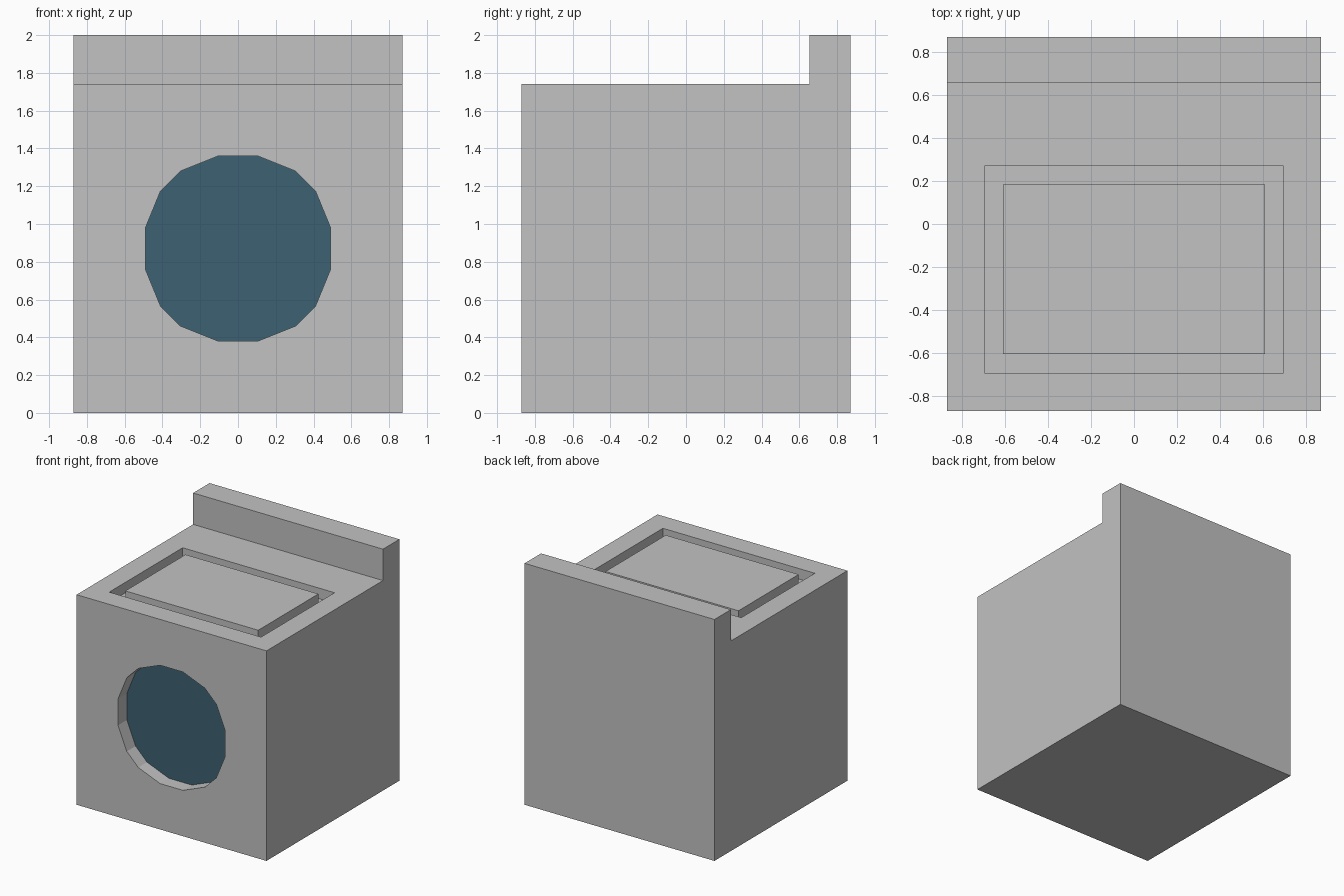
import bpy
import bmesh
from mathutils import Vector

HALF = 0.87      # half width and depth of the cabinet
DECK = 1.74      # height of the top deck
HEIGHT = 2.0     # top of the rear console
SLOT = 0.087     # depth and width of the groove around the lid
WINDOW = 0.115   # depth of the round window recess

default = bpy.data.objects.get("Cube")
if default:
    bpy.data.objects.remove(default, do_unlink=True)


def material(name, rgb):
    mat = bpy.data.materials.new(name)
    mat.use_nodes = True
    mat.diffuse_color = (*rgb, 1)
    mat.node_tree.nodes["Principled BSDF"].inputs["Base Color"].default_value = (*rgb, 1)
    return mat


def prism(name, outline, offset):
    """Extrude a planar outline along an offset into a closed solid."""
    bm = bmesh.new()
    base = bm.faces.new([bm.verts.new(p) for p in outline])
    grown = bmesh.ops.extrude_face_region(bm, geom=[base], use_keep_orig=True)
    verts = [v for v in grown["geom"] if isinstance(v, bmesh.types.BMVert)]
    bmesh.ops.translate(bm, verts=verts, vec=Vector(offset))
    bmesh.ops.recalc_face_normals(bm, faces=bm.faces)
    mesh = bpy.data.meshes.new(name)
    bm.to_mesh(mesh)
    bm.free()
    obj = bpy.data.objects.new(name, mesh)
    bpy.context.collection.objects.link(obj)
    return obj


def block(name, x, y0, y1, z0, z1):
    outline = [(-x, y0, z0), (x, y0, z0), (x, y1, z0), (-x, y1, z0)]
    return prism(name, outline, (0, 0, z1 - z0))


def cut(target, cutter):
    """Subtract the cutter and remove it."""
    cutter.hide_render = True
    mod = target.modifiers.new("cut", "BOOLEAN")
    mod.operation = "DIFFERENCE"
    mod.solver = "EXACT"
    mod.object = cutter
    bpy.context.view_layer.objects.active = target
    bpy.ops.object.modifier_apply(modifier=mod.name)
    bpy.data.objects.remove(cutter, do_unlink=True)


grey = material("light grey enamel", (0.54, 0.54, 0.54))
blue = material("dark blue glass", (0.048, 0.12, 0.17))

# Cabinet: L-shaped side profile with the raised rear console
profile = [(-HALF, 0), (HALF, 0), (HALF, HEIGHT), (0.655, HEIGHT), (0.655, DECK), (-HALF, DECK)]
cabinet = prism("cabinet", [(-HALF, y, z) for y, z in profile], (2 * HALF, 0, 0))
cabinet.data.materials.append(grey)
cabinet.data.materials.append(blue)

# Round window recess: one quarter of the rim mirrored to sixteen sides
quarter = [(0.49, 0.11), (0.41, 0.305), (0.305, 0.41), (0.105, 0.49)]
half = quarter + [(-x, z) for x, z in reversed(quarter)]
rim = half + [(x, -z) for x, z in reversed(half)]
front = -HALF - 0.1
cut(cabinet, prism("window_cutter", [(x, front, HALF + z) for x, z in rim], (0, 0.1 + WINDOW, 0)))

# Recessed well in the deck, with the lid standing inside it
cut(cabinet, block("well_cutter", 0.696, -0.692, 0.27, DECK - SLOT, DECK + 0.1))
lid = block("lid", 0.609, -0.605, 0.183, DECK - SLOT - 0.005, DECK)
lid.data.materials.append(grey)

# Glass is the floor of the window recess
for face in cabinet.data.polygons:
    in_recess = abs(face.center.y + HALF - WINDOW) < 0.01
    face.material_index = int(in_recess and face.normal.y < -0.9)
